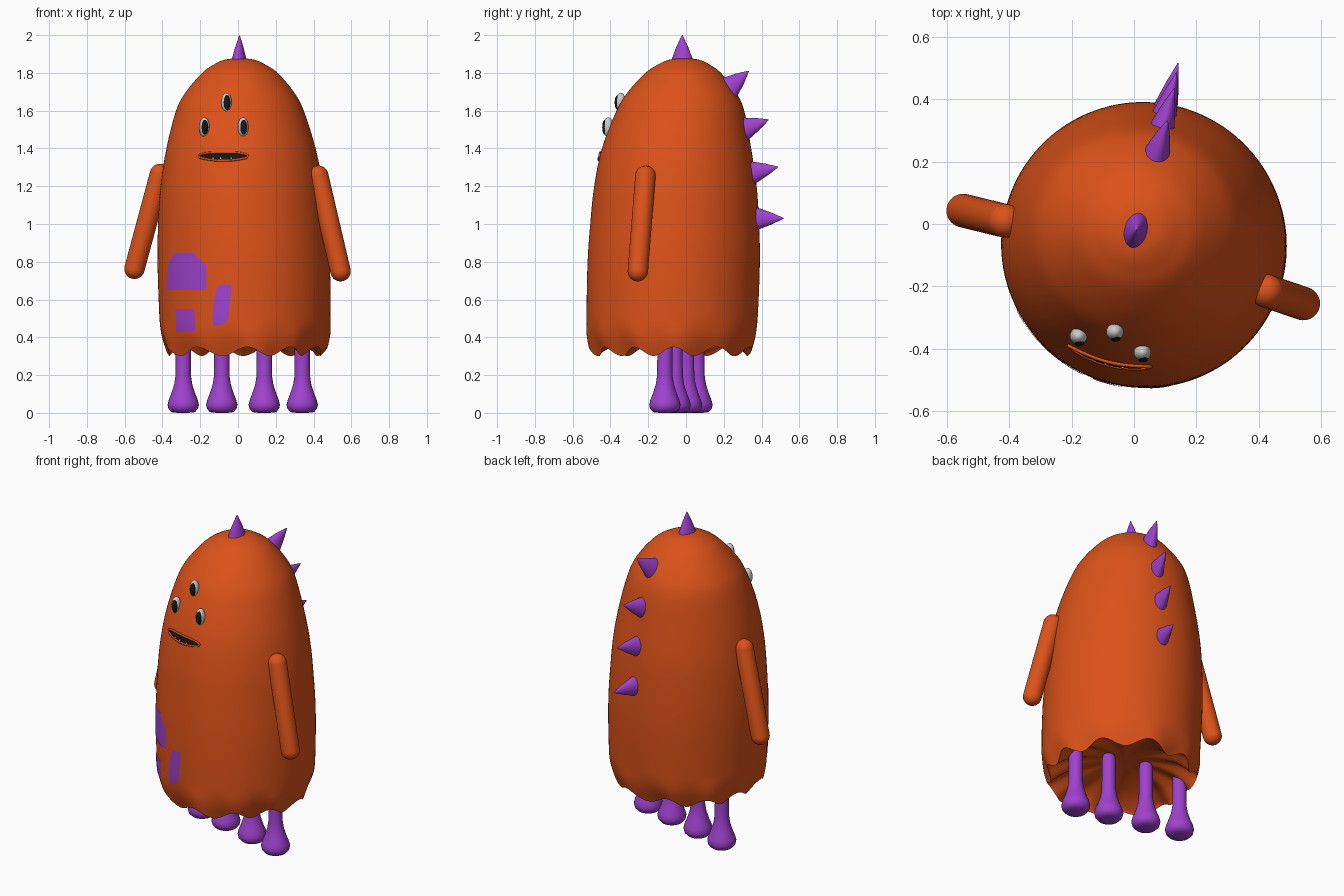
import bpy, bmesh, math
from mathutils import Vector, Matrix
from mathutils.bvhtree import BVHTree

if "Cube" in bpy.data.objects:
    bpy.data.objects.remove(bpy.data.objects["Cube"])


def material(name, rgb):
    m = bpy.data.materials.new(name)
    m.diffuse_color = (*rgb, 1)
    m.use_nodes = True
    m.node_tree.nodes["Principled BSDF"].inputs["Base Color"].default_value = m.diffuse_color
    return m


ORANGE = material("orange", (0.72, 0.085, 0.01))
PURPLE = material("purple", (0.35, 0.055, 0.62))
BLACK = material("black", (0.008, 0.008, 0.008))
WHITE = material("eye_white", (0.6, 0.6, 0.58))
TURN = math.radians(-14.5)      # the figure looks a little to its side


def finish(name, bm, mat, angle=50):
    bmesh.ops.recalc_face_normals(bm, faces=bm.faces)
    me = bpy.data.meshes.new(name)
    bm.to_mesh(me)
    bm.free()
    ob = bpy.data.objects.new(name, me)
    bpy.context.collection.objects.link(ob)
    me.materials.append(mat)
    bpy.ops.object.select_all(action='DESELECT')
    ob.select_set(True)
    bpy.context.view_layer.objects.active = ob
    bpy.ops.object.shade_smooth_by_angle(angle=math.radians(angle))
    return ob


def spline(pts, steps):
    """Catmull-Rom through tuples of any length."""
    out = []
    for i in range(len(pts) - 1):
        p0, p1, p2, p3 = (Vector(pts[max(0, min(len(pts) - 1, i + k))]) for k in (-1, 0, 1, 2))
        for s in range(steps):
            t = s / steps
            out.append(0.5 * (2 * p1 + (p2 - p0) * t + (2 * p0 - 5 * p1 + 4 * p2 - p3) * t * t
                              + (3 * p1 - p0 - 3 * p2 + p3) * t ** 3))
    return out + [Vector(pts[-1])]


def loft(bm, rings, start, end):
    """Skin a list of closed rings, closed by a pole at each end."""
    loops = [[bm.verts.new(p) for p in r] for r in rings]
    n = len(loops[0])
    for a, b in zip(loops, loops[1:]):
        for i in range(n):
            bm.faces.new((a[i], a[(i + 1) % n], b[(i + 1) % n], b[i]))
    for pole, ring in ((start, loops[0]), (end, loops[-1])):
        v = bm.verts.new(pole)
        for i in range(n):
            bm.faces.new((v, ring[i], ring[(i + 1) % n]))


def lathe(name, profile, mat, matrix, n=28):
    """Turn an (r, z) profile whose ends lie on the axis."""
    bm = bmesh.new()
    rings = [[(r * math.cos(2 * math.pi * i / n), r * math.sin(2 * math.pi * i / n), z)
              for i in range(n)] for r, z in profile[1:-1]]
    loft(bm, rings, (0, 0, profile[0][1]), (0, 0, profile[-1][1]))
    bm.transform(matrix)
    return finish(name, bm, mat)


def aim(base, tip, side_scale=1.0):
    """Matrix putting local z along base->tip, local x across the figure."""
    z = (tip - base).normalized()
    x = Vector((math.cos(TURN), math.sin(TURN), 0))
    y = z.cross(x).normalized()
    x = y.cross(z)
    m = Matrix((x * side_scale, y, z)).transposed().to_4x4()
    m.translation = base
    return m


# Body: leaning dome with a rippled hem and a tucked-in underside (z, cx, cy, r)
outer = [(1.876, .008, -.01, .04), (1.868, .008, -.01, .085), (1.845, .008, -.012, .135),
         (1.8, .01, -.015, .2), (1.7, .01, -.022, .285), (1.6, .01, -.03, .338),
         (1.4, .016, -.05, .395), (1.2, .02, -.056, .43), (1.0, .024, -.06, .447),
         (.8, .03, -.065, .456), (.55, .036, -.072, .454), (.42, .037, -.075, .446),
         (.325, .037, -.077, .418)]
under = [(.325, .037, -.077, .418), (.345, .037, -.077, .395), (.385, .037, -.06, .31),
         (.415, .037, -.05, .17), (.425, .037, -.05, .04)]
N = 144
rings = []
for part, pts in (("out", spline(outer, 6)), ("in", spline(under, 4)[1:])):
    for z, cx, cy, r in pts:
        w = max(0, min(1, (.5 - z) / .17)) ** 1.5 if part == "out" else (r / .418) ** 2
        ring = []
        for i in range(N):
            a = 2 * math.pi * i / N
            f = math.sin(11 * a + .9 * math.sin(2 * a + 1)) + .5 * math.sin(5 * a + 2)
            rr = r * (1 + .035 * w * f)
            ring.append((cx + rr * math.cos(a), cy + rr * math.sin(a),
                         z + w * .024 * math.sin(11 * a + .9 * math.sin(2 * a + 1) + .5)))
        rings.append(ring)
bm = bmesh.new()
loft(bm, rings, (.008, -.01, 1.878), (.037, -.05, .426))
bmesh.ops.recalc_face_normals(bm, faces=bm.faces)
tree = BVHTree.FromBMesh(bm)
finish("body", bm, ORANGE, 70)


def on_front(x, z, lift=0.004):
    hit, normal, *_ = tree.ray_cast(Vector((x, -2, z)), Vector((0, 1, 0)))
    return hit + normal * lift


def drape(name, rows, mat, lift=0.003):
    """Lay a grid of front-view (x, z) points on the body."""
    bm = bmesh.new()
    g = [[bm.verts.new(on_front(x, z, lift)) for x, z in row] for row in rows]
    for a, b in zip(g, g[1:]):
        for i in range(len(a) - 1):
            bm.faces.new((a[i], a[i + 1], b[i + 1], b[i]))
    ob = finish(name, bm, mat)
    if sum((p.normal.y for p in ob.data.polygons)) > 0:
        ob.data.flip_normals()


# Purple patches: rows of (z, left x, right x)
patches = [[(.65, -.375, -.165), (.75, -.37, -.165), (.79, -.365, -.175), (.82, -.35, -.21), (.85, -.325, -.235)],
           [(.43, -.325, -.222), (.48, -.325, -.225), (.55, -.33, -.23)],
           [(.46, -.13, -.105), (.49, -.13, -.055), (.56, -.13, -.045), (.62, -.12, -.037),
            (.66, -.11, -.035), (.68, -.09, -.035)]]
for k, rows in enumerate(patches):
    grid = [[(l + (r - l) * i / 14, z) for i in range(15)] for z, l, r in spline(rows, 4)]
    drape(f"patch_{k + 1}", grid, PURPLE)

# Mouth: dark lens with a thin lip and small teeth
cols, upper, lower = [], [], []
for i in range(33):
    t = -1 + 2 * i / 32
    x = -.077 + .13 * t
    hi, lo = 1.358 + .016 * (1 - t ** 4), 1.356 - .017 * (1 - t * t)
    cols.append([(x, lo + (hi - lo) * j / 4) for j in range(5)])
    upper.append((x, hi))
    lower.append((x, lo))
drape("mouth", cols, BLACK, 0.005)
cu = bpy.data.curves.new("lip", 'CURVE')
cu.dimensions = '3D'
cu.bevel_depth = 0.006
cu.bevel_resolution = 2
loop = upper + lower[-2:0:-1]
sp = cu.splines.new('POLY')
sp.points.add(len(loop) - 1)
for p, (x, z) in zip(sp.points, loop):
    p.co = (*on_front(x, z + (.004 if z > 1.357 else -.004)), 1)
sp.use_cyclic_u = True
cu.materials.append(ORANGE)
bpy.context.collection.objects.link(bpy.data.objects.new("lip", cu))


def ball(name, centre, size, mat):
    bm = bmesh.new()
    bmesh.ops.create_uvsphere(bm, u_segments=24, v_segments=16, radius=1)
    bm.transform(Matrix.Translation(centre) @ Matrix.Diagonal((*size, 1)))
    finish(name, bm, mat)


for k, x in enumerate((-.13, -.09, -.035)):
    ball(f"tooth_{k + 1}", on_front(x, 1.346, .005), (.005, .004, .006), WHITE)

# Three eyes with tall pupils
for k, (x, z) in enumerate(((-.06, 1.64), (-.175, 1.51), (.027, 1.51))):
    c = on_front(x, z, .006)
    ball(f"eye_{k + 1}", c, (.028, .028, .052), WHITE)
    ball(f"pupil_{k + 1}", c + Vector((.002, -.016, 0)), (.019, .016, .04), BLACK)

# Arms: capsules hanging at the sides
for name, top, tip in (("right_arm", (.425, -.215, 1.255), (.543, -.255, .75)),
                       ("left_arm", (-.413, .01, 1.265), (-.548, .043, .763))):
    top, tip = Vector(top), Vector(tip)
    L, R = (tip - top).length, .054
    arc = [(R * math.sin(math.pi * i / 16), R * math.cos(math.pi * i / 16)) for i in range(9)]
    profile = [(r, -z) for r, z in arc] + [(r, L + z) for r, z in reversed(arc)]
    lathe(name, profile, ORANGE, aim(top, tip))

# Legs with bell-shaped feet, in a row across the figure
leg = [(0, 0.004), (.03, .004), (.062, .008), (.078, .025), (.083, .047), (.077, .072),
       (.062, .11), (.048, .155), (.041, .2), (.04, .3), (.04, .4), (.034, .425), (.018, .44), (0, .445)]
for k, x in enumerate((-.29, -.086, .139, .34)):
    y = -.027 - .27 * (x - .025)
    lathe(f"leg_{k + 1}", leg, PURPLE, Matrix.Translation((x, y, -.004)))

# Spikes: one on the crown and four down the back
spikes = [((.006, -.02, 1.875), (.008, -.02, 2.0)), ((.08, .245, 1.735), (.108, .332, 1.81)),
          ((.095, .325, 1.51), (.13, .437, 1.552)), ((.102, .365, 1.275), (.137, .487, 1.302)),
          ((.105, .385, 1.028), (.142, .517, 1.03))]
for k, (base, tip) in enumerate(spikes):
    base, tip = Vector(base), Vector(tip)
    L = (tip - base).length
    cone = [(0, -.03), (.066, -.03), (.056, 0), (.032, L * .5), (.013, L * .82), (.003, L * .985), (0, L)]
    lathe(f"spike_{k + 1}", cone, PURPLE, aim(base, tip, .65))
